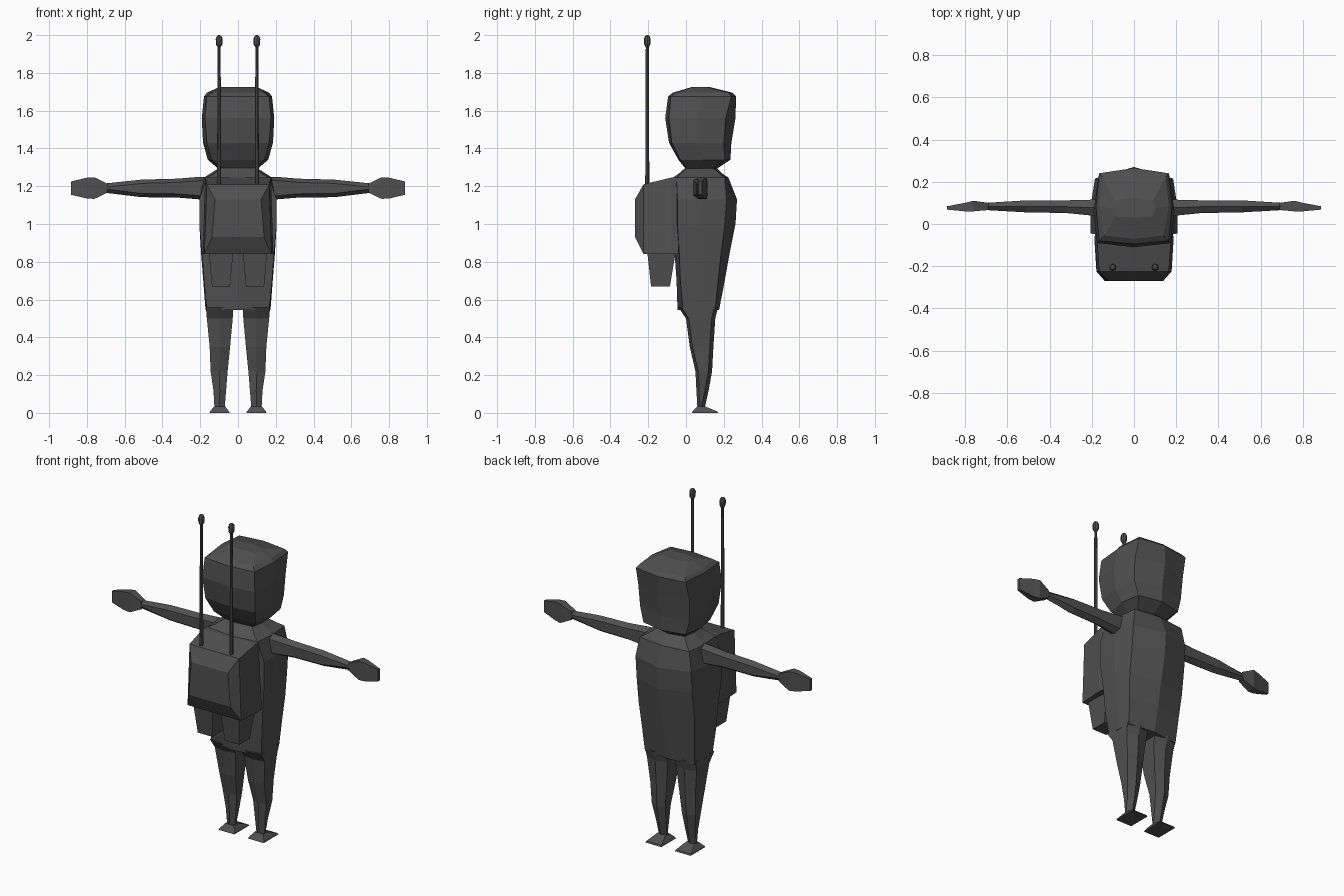
import bpy
import bmesh
import math

grey = bpy.data.materials.new("dark grey")
grey.diffuse_color = (0.08, 0.08, 0.08, 1)


def loft(name, rings):
    """Skin a closed solid through rings of equal point count."""
    bm = bmesh.new()
    loops = [[bm.verts.new(p) for p in ring] for ring in rings]
    n = len(loops[0])
    for a, b in zip(loops, loops[1:]):
        for i in range(n):
            j = (i + 1) % n
            bm.faces.new((a[i], a[j], b[j], b[i]))
    bm.faces.new(loops[0][::-1])
    bm.faces.new(loops[-1])
    bmesh.ops.recalc_face_normals(bm, faces=bm.faces)
    mesh = bpy.data.meshes.new(name)
    bm.to_mesh(mesh)
    bm.free()
    mesh.materials.append(grey)
    obj = bpy.data.objects.new(name, mesh)
    bpy.context.collection.objects.link(obj)
    return obj


def mirrored(obj):
    mod = obj.modifiers.new("mirror", 'MIRROR')
    mod.use_axis = (True, False, False)
    mod.use_mirror_merge = False
    return obj


def ridged(z, wf, ws, wb, yb, cb, cf, yf):
    """Eight-sided section with a centre ridge at front and back."""
    half = [(wf, cf), (ws, (cf + cb) / 2), (wb, cb)]
    pts = [(0, yf)] + half + [(0, yb)] + [(-x, y) for x, y in half[::-1]]
    return [(x, y, z) for x, y in pts]


def rect(z, x0, x1, y0, y1):
    return [(x0, y0, z), (x1, y0, z), (x1, y1, z), (x0, y1, z)]


# Head
loft("head", [ridged(*r) for r in (
    (1.29, .09, .10, .09, .00, .01, .14, .16),
    (1.34, .14, .16, .14, -.04, -.03, .205, .235),
    (1.43, .165, .185, .165, -.09, -.075, .20, .24),
    (1.56, .17, .192, .175, -.11, -.09, .21, .262),
    (1.675, .165, .18, .165, -.095, -.08, .24, .265),
    (1.695, .15, .165, .14, -.07, -.055, .225, .245),
    (1.725, .09, .10, .09, .03, .035, .11, .125))])

# Torso with neck
loft("torso", [ridged(*r) for r in (
    (.545, .165, .172, .165, -.045, -.015, .155, .175),
    (.70, .175, .184, .18, -.05, -.03, .17, .205),
    (.84, .185, .195, .19, -.06, -.035, .185, .23),
    (1.00, .185, .205, .205, -.065, -.045, .205, .262),
    (1.13, .185, .205, .205, -.07, -.045, .215, .27),
    (1.245, .165, .18, .165, -.07, -.05, .205, .225),
    (1.265, .13, .15, .13, -.04, -.03, .18, .195),
    (1.30, .085, .095, .085, .00, .01, .14, .16))])

# Legs: tapering, with an outer and a front crease
legs = []
for z, x0, x1, y0, y1 in ((.56, .025, .170, -.04, .17), (.50, .028, .165, .0, .155),
                          (.35, .042, .150, .02, .145), (.22, .055, .145, .05, .138),
                          (.12, .063, .130, .055, .12), (.03, .07, .125, .06, .10)):
    xm = (x0 + x1) / 2
    legs.append([(x0, y0 + .015, z), (xm, y0, z), (x1, y0 + .015, z),
                 (x1, y1 - .02, z), (xm, y1, z), (x0, y1 - .02, z)])
mirrored(loft("leg", legs))

# Feet
mirrored(loft("foot", [rect(0, .045, .15, .03, .17), rect(.008, .048, .148, .035, .165),
                       rect(.035, .068, .126, .06, .10)]))

# Arms and hands
arm = []
for x, z0, z1, y0, y1 in ((.14, 1.13, 1.25, .04, .115), (.20, 1.13, 1.25, .04, .115),
                          (.32, 1.14, 1.24, .052, .112), (.51, 1.142, 1.235, .055, .112),
                          (.70, 1.165, 1.215, .066, .10)):
    arm.append([(x, y0, z0 + .02), (x, y0, z1 - .02), (x, (y0 + y1) / 2, z1),
                (x, y1, z1 - .02), (x, y1, z0 + .02), (x, (y0 + y1) / 2, z0)])
mirrored(loft("arm", arm))
hand = []
for x, z0, z1, y0, y1 in ((.69, 1.167, 1.213, .066, .10), (.76, 1.133, 1.247, .06, .11),
                          (.80, 1.135, 1.245, .06, .10), (.885, 1.155, 1.225, .068, .084)):
    hand.append([(x, y0, z0), (x, y0, z1), (x, y1, z1), (x, y1, z0)])
mirrored(loft("hand", hand))

# Backpack with bevelled outer face
pack = []
for y, xb, xt, z0, z1 in ((-.04, .185, .17, .84, 1.245), (-.08, .187, .175, .84, 1.245),
                          (-.225, .178, .165, .84, 1.21), (-.27, .138, .122, .93, 1.13)):
    pack.append([(-xb, y, z0), (xb, y, z0), (xt, y, z1), (-xt, y, z1)])
loft("backpack", pack)

# Pouches under the backpack
mirrored(loft("pouch", [rect(.67, .042, .138, -.185, -.085),
                        rect(.85, .026, .155, -.205, -.055)]))


# Antennas with bulb tips
def ring(r, z, n=8):
    return [(.10 + r * math.cos(2 * math.pi * i / n),
             -.205 + r * math.sin(2 * math.pi * i / n), z) for i in range(n)]


mirrored(loft("antenna", [ring(.011, 1.19), ring(.008, 1.95)]))
mirrored(loft("antenna_tip", [ring(.008, 1.935), ring(.017, 1.952), ring(.018, 1.98),
                              ring(.012, 1.995), ring(.004, 2.0)]))
